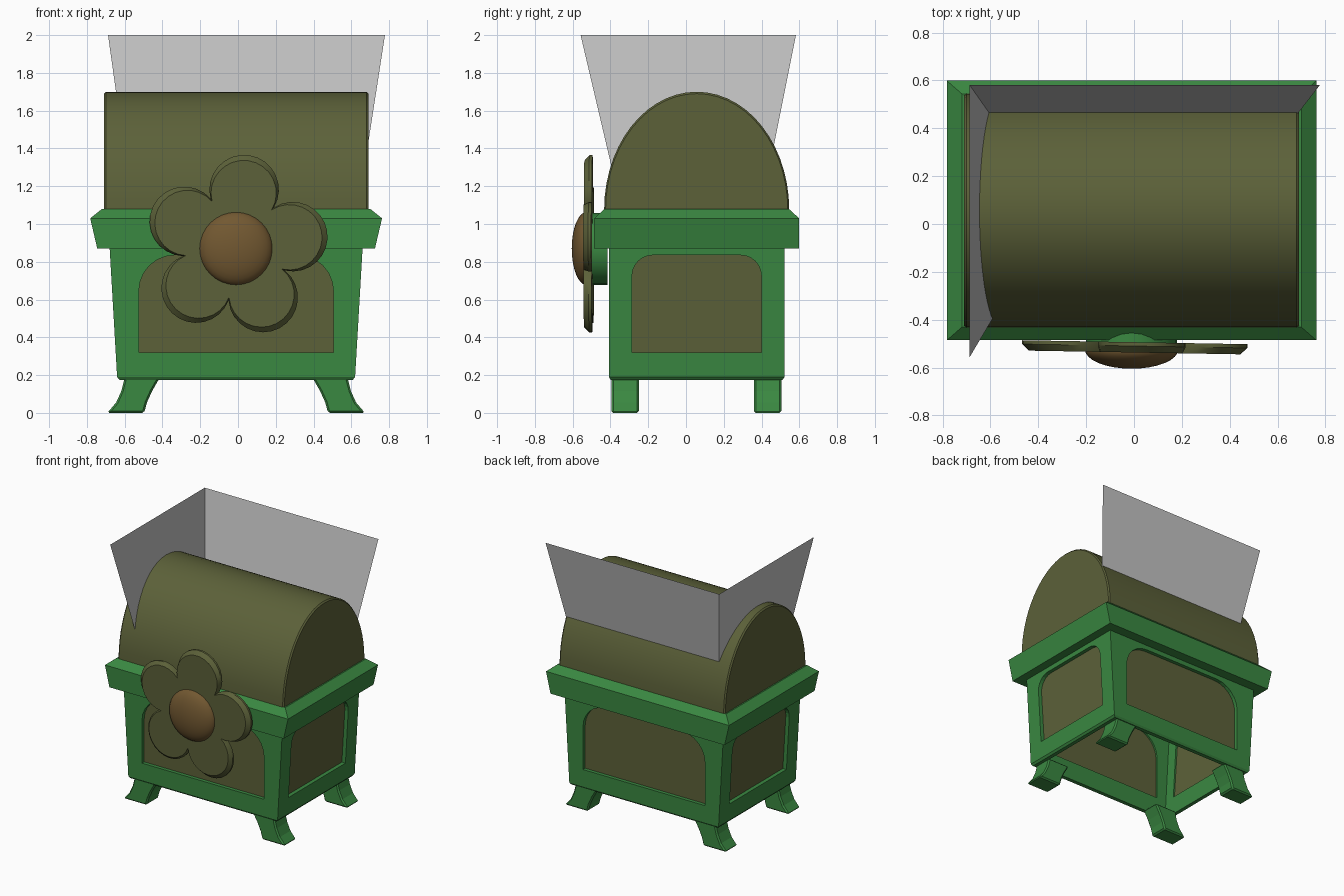
import bpy, bmesh, math
from mathutils import Matrix, Vector

if "Cube" in bpy.data.objects:
    bpy.data.objects.remove(bpy.data.objects["Cube"])

CX, CY = -0.01, 0.0565  # chest centre


def material(name, r, g, b):
    lin = lambda c: ((c / 255 + 0.055) / 1.055) ** 2.4
    m = bpy.data.materials.new(name)
    m.diffuse_color = (lin(r), lin(g), lin(b), 1)
    m.use_nodes = True
    m.node_tree.nodes["Principled BSDF"].inputs["Base Color"].default_value = m.diffuse_color
    return m


GREEN = material("green frame", 58, 136, 65)
OLIVE = material("olive panel", 92, 97, 57)
BROWN = material("brown button", 114, 88, 49)
GREY = material("pale grey", 196, 196, 196)


def finish(name, bm, mat, bevel=0, smooth=None):
    bmesh.ops.recalc_face_normals(bm, faces=bm.faces)
    me = bpy.data.meshes.new(name)
    bm.to_mesh(me)
    bm.free()
    me.materials.append(mat)
    ob = bpy.data.objects.new(name, me)
    bpy.context.collection.objects.link(ob)
    if bevel:
        b = ob.modifiers.new("bevel", 'BEVEL')
        b.width, b.segments, b.limit_method = bevel, 1, 'ANGLE'
        b.angle_limit = math.radians(50)
    if smooth:
        bpy.ops.object.select_all(action='DESELECT')
        ob.select_set(True)
        bpy.context.view_layer.objects.active = ob
        bpy.ops.object.shade_smooth_by_angle(angle=math.radians(smooth))
    return ob


def loft(rings, cap_first=True, cap_last=True):
    """Skin a list of equally long closed rings."""
    bm = bmesh.new()
    vs = [[bm.verts.new(p) for p in ring] for ring in rings]
    n = len(vs[0])
    for a, b in zip(vs, vs[1:]):
        for i in range(n):
            j = (i + 1) % n
            bm.faces.new((a[i], a[j], b[j], b[i]))
    if cap_first:
        bm.faces.new(vs[0])
    if cap_last:
        bm.faces.new(vs[-1])
    return bm


def rect(hx, hy, z):
    return [(CX + sx * hx, CY + sy * hy, z)
            for sx, sy in ((-1, -1), (1, -1), (1, 1), (-1, 1))]


def arch(c, half, z0, z1, rx, rz, n=6):
    """Window outline: square at the bottom, rounded at the top."""
    pts = [(c - half, z0), (c + half, z0)]
    for s in (1, -1):
        arc = [(c + s * (half - rx + rx * math.cos(t)), z1 - rz + rz * math.sin(t))
               for t in [math.pi / 2 * i / n for i in range(n + 1)]]
        pts += arc if s == 1 else arc[::-1]
    return pts


# Body frame: tapered box, hollowed out, with an arched opening in each side
body = finish("body_frame", loft([rect(.618, .455, .175), rect(.63, .465, .19),
                                  rect(.67, .465, .88)]), GREEN)
front = arch(CX, .515, .32, .835, .19, .19)
side = arch(CY, .3425, .32, .835, .11, .11)
cutters = [
    ("hollow_cutter", [rect(.585, .425, .1), rect(.632, .425, .95)]),
    ("front_opening_cutter", [[(x, y, z) for x, z in front] for y in (-1, 1)]),
    ("side_opening_cutter", [[(x, y, z) for y, z in side] for x in (-1, 1)]),
]
for name, rings in cutters:
    c = finish(name, loft(rings), GREEN)
    c.hide_render = True
    c.hide_set(True)
    m = body.modifiers.new(name, 'BOOLEAN')
    m.operation, m.solver, m.object = 'DIFFERENCE', 'EXACT', c

# Inner olive box behind the openings, open underneath
finish("inner_panels", loft([rect(.6, .438, .2), rect(.645, .438, .93)],
                            cap_first=False), OLIVE)

# Rim with sloped top
finish("rim", loft([rect(.655, .45, .87), rect(.735, .5425, .87),
                    rect(.7725, .5425, 1.03), rect(.71, .488, 1.08),
                    rect(.66, .44, 1.08)], False, False), GREEN)

# Domed lid
N = 28
dome = [(CY + .49 * math.cos(math.pi * i / N), 1.075 + .625 * math.sin(math.pi * i / N))
        for i in range(N + 1)]
rings = []
for x, k in ((-.70, .984), (-.69, 1), (.67, 1), (.68, .984)):
    rings.append([(CX + x + .01 * (1 if x > 0 else -1) + .01, CY + (y - CY) * k,
                   1.075 + (z - 1.075) * k) for y, z in dome])
lid = finish("lid", loft(rings), OLIVE, smooth=30)

# Four flared feet
outer = [(.682, 0), (.635, .055), (.608, .115), (.59, .185)]
inner = [(.405, .185), (.445, .115), (.472, .055), (.487, 0)]
for sx, sn in ((-1, "left"), (1, "right")):
    for y0, y1, yn in ((-.395, -.25, "front"), (.36, .505, "back")):
        prof = [(CX + sx * x, z) for x, z in outer + inner]
        finish(f"foot_{yn}_{sn}", loft([[(x, y, z) for x, z in prof] for y in (y0, y1)]),
               GREEN, bevel=.01)

# Flower: five overlapping round petals, narrower at the front
FLOWER = Vector((CX, 0, .88))
D, R = .305, .184
half = math.radians(36)
reach = D * math.cos(half) + math.sqrt(R * R - (D * math.sin(half)) ** 2)
edge = math.atan2(reach * math.sin(half), reach * math.cos(half) - D)
outline = []
for k in range(5):
    a = math.radians(82 + 72 * k)
    for i in range(16):
        t = -edge + 2 * edge * i / 16
        u, v = D + R * math.cos(t), R * math.sin(t)
        outline.append((u * math.cos(a) - v * math.sin(a), u * math.sin(a) + v * math.cos(a)))
turn = Matrix.Rotation(math.radians(-1), 4, 'Z')
rings = [[FLOWER + Vector((0, y, 0)) + turn @ Vector((x * s, 0, z * s)) for x, z in outline]
         for y, s in ((-.494, 1), (-.51, 1), (-.537, .94))]
finish("flower_petals", loft(rings), OLIVE, smooth=25)

# Round button in the flower's middle
bm = bmesh.new()
bmesh.ops.create_uvsphere(bm, u_segments=32, v_segments=16, radius=1,
                          matrix=Matrix.Translation((CX, -.525, .87))
                          @ Matrix.Diagonal((.195, .08, .195, 1))
                          @ Matrix.Rotation(math.pi / 2, 4, 'X'))
finish("flower_button", bm, BROWN, smooth=60)

# Round mount joining the flower to the chest
ring = [(.19 * math.cos(math.tau * i / 28), .19 * math.sin(math.tau * i / 28)) for i in range(28)]
finish("flower_mount", loft([[(CX + x, y, .868 + z) for x, z in ring] for y in (-.5, -.415)]),
       GREEN, smooth=30)


# Two flaring sheets rising out of the lid
def corner(left, back, z):
    d = 2 - z
    return (-.688 + .14 * d if left else .778 - .155 * d,
            .582 - .2 * d if back else -.558 + .235 * d, z)


for name, ends in (("back_sheet", ((1, 1), (0, 1))), ("left_sheet", ((1, 0), (1, 1)))):
    (a, b), (c, d) = ends
    bm = bmesh.new()
    bm.faces.new([bm.verts.new(p) for p in (corner(a, b, 1.12), corner(c, d, 1.12),
                                            corner(c, d, 2), corner(a, b, 2))])
    finish(name, bm, GREY)
